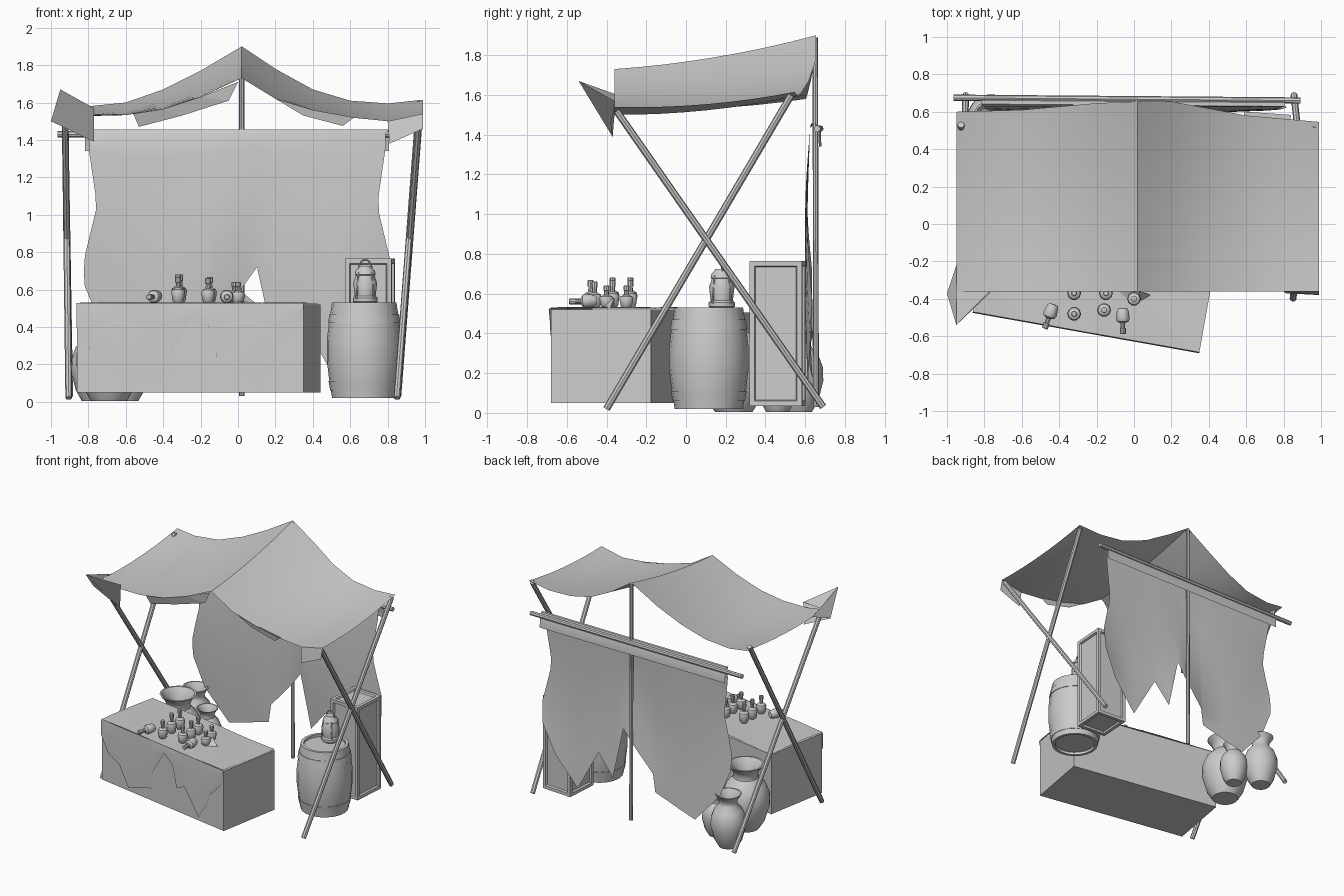
import bpy, bmesh, math
from mathutils import Vector, Matrix

if "Cube" in bpy.data.objects:
    bpy.data.objects.remove(bpy.data.objects["Cube"])

def mesh_obj(name, verts, faces, smooth=True):
    me = bpy.data.meshes.new(name)
    me.from_pydata([tuple(v) for v in verts], [], faces)
    bm = bmesh.new(); bm.from_mesh(me)
    bmesh.ops.recalc_face_normals(bm, faces=bm.faces)
    bm.to_mesh(me); bm.free()
    ob = bpy.data.objects.new(name, me)
    bpy.context.collection.objects.link(ob)
    if smooth:
        bpy.ops.object.select_all(action='DESELECT')
        ob.select_set(True)
        bpy.context.view_layer.objects.active = ob
        bpy.ops.object.shade_smooth_by_angle(angle=math.radians(35))
    return ob

def sheet(name, rows):
    n = len(rows[0])
    verts = [v for r in rows for v in r]
    faces = [(j*n+i, j*n+i+1, (j+1)*n+i+1, (j+1)*n+i)
             for j in range(len(rows)-1) for i in range(n-1)]
    return mesh_obj(name, verts, faces)

def lathe(name, profile, loc, sides=16, rot=None):
    verts, faces = [], []
    for r, z in profile:
        for i in range(sides):
            a = 2*math.pi*i/sides
            verts.append(Vector((r*math.cos(a), r*math.sin(a), z)))
    for j in range(len(profile)-1):
        for i in range(sides):
            k = (i+1) % sides
            faces.append((j*sides+i, j*sides+k, (j+1)*sides+k, (j+1)*sides+i))
    faces.append(tuple(range(sides)))
    faces.append(tuple(range((len(profile)-1)*sides, len(profile)*sides)))
    ob = mesh_obj(name, verts, faces)
    ob.matrix_world = Matrix.Translation(loc) @ (rot or Matrix())
    return ob

def pole(name, a, b, r=0.018):
    a, b = Vector(a), Vector(b)
    rot = (b-a).to_track_quat('Z', 'Y').to_matrix().to_4x4()
    return lathe(name, [(r, 0), (r, (b-a).length)], a, 8, rot)

def interp(pts, x):
    for (x0, y0), (x1, y1) in zip(pts, pts[1:]):
        if x <= x1:
            return y0 + (y1-y0)*(x-x0)/(x1-x0)
    return pts[-1][1]

def box(name, center, size, angle=0):
    bm = bmesh.new()
    bmesh.ops.create_cube(bm, size=1)
    bmesh.ops.scale(bm, vec=size, verts=bm.verts)
    me = bpy.data.meshes.new(name); bm.to_mesh(me); bm.free()
    ob = bpy.data.objects.new(name, me)
    bpy.context.collection.objects.link(ob)
    ob.location = center
    ob.rotation_euler.z = angle
    return ob

# Crossed side poles, ridge pole, rear bar
for side, xb, xt in (("left", -0.905, -0.925), ("right", 0.85, 0.97)):
    pole(side+"_rear_top_pole", (xb, -0.40, 0.02), (xt, 0.53, 1.60))
    pole(side+"_front_top_pole", (xb+0.005, 0.69, 0.03), (xt, -0.35, 1.52))
pole("ridge_pole", (0.02, 0.655, 0.03), (0.02, 0.65, 1.89), 0.014)
pole("rear_bar", (-0.965, 0.675, 1.43), (0.89, 0.66, 1.43), 0.017)

# Canopy: front and back edge curves, lofted with a sag
back = [(-0.95, 1.60), (-0.8, 1.58), (-0.6, 1.60), (-0.4, 1.67), (-0.2, 1.77), (0.02, 1.90),
        (0.2, 1.78), (0.4, 1.67), (0.6, 1.61), (0.8, 1.595), (0.99, 1.615)]
front = [1.56, 1.535, 1.535, 1.565, 1.63, 1.73, 1.62, 1.56, 1.52, 1.50, 1.54]
depth = [(-0.95, 0.60), (-0.6, 0.61), (-0.1, 0.655), (0.2, 0.655), (0.6, 0.58), (1, 0.545)]
rows = []
for j in range(9):
    t = j/8
    rows.append([(x, -0.36+t*(interp(depth, x)+0.36), zf+(zb-zf)*t-0.1*t*(1-t))
                 for (x, zb), zf in zip(back, front)])
sheet("canopy", rows)

# Loose corner flaps and torn front edge
mesh_obj("canopy_left_flap",
         [(-0.95, -0.22, 1.555), (-0.95, -0.54, 1.67), (-1.0, -0.37, 1.50), (-0.77, -0.37, 1.39),
          (-0.77, -0.36, 1.57), (-0.95, -0.36, 1.56)],
         [(0, 1, 2), (1, 4, 3, 2), (0, 5, 4, 1)], False)
mesh_obj("canopy_right_flap",
         [(0.80, -0.36, 1.50), (0.99, -0.36, 1.54), (0.99, -0.38, 1.46), (0.81, -0.37, 1.38)],
         [(0, 1, 2, 3)], False)
mesh_obj("canopy_left_tear",
         [(-0.56, -0.35, 1.54), (-0.53, -0.33, 1.47), (-0.3, -0.33, 1.53), (-0.05, -0.34, 1.61),
          (0.0, -0.35, 1.71), (-0.2, -0.35, 1.63), (-0.4, -0.35, 1.565)],
         [(0, 1, 2, 6), (6, 2, 3, 5), (5, 3, 4)], False)
mesh_obj("canopy_right_tear",
         [(0.2, -0.35, 1.62), (0.35, -0.34, 1.53), (0.56, -0.34, 1.475), (0.62, -0.35, 1.52),
          (0.4, -0.35, 1.56)], [(0, 1, 4), (4, 1, 2, 3)], False)

# Rear curtain with a ragged hem, folded over the bar
hem = [(-0.81, 0.62), (-0.72, 0.40), (-0.52, 0.17), (-0.35, 0.22), (-0.16, 0.28), (-0.14, 0.42),
       (0.03, 0.62), (0.10, 0.72), (0.19, 0.31), (0.32, 0.47), (0.51, 0.13), (0.70, 0.36), (0.80, 0.58)]
waist = [(0, 1.01), (0.58, 1.01), (0.75, 1.02), (1.05, 0.93), (1.35, 0.985), (1.5, 0.985)]
rows = []
for y, z in ((0.675, 1.34), (0.672, 1.42), (0.655, 1.455), (0.635, 1.455)):
    rows.append([(x*1.01, y-0.008*x, z) for x, _ in hem])
for j in range(11):
    t = j/10
    row = []
    for x, zh in hem:
        z = 1.43+(zh-1.43)*t
        wy = 0.625-0.02*math.sin(math.pi*t)+0.012*math.sin(9*x)*t
        row.append((x*interp(waist, z), wy, z))
    rows.append(row)
sheet("rear_curtain", rows)

# Counter
ANG = -math.radians(10.1)
box("counter", (-0.21, -0.32, 0.285), (1.23, 0.51, 0.47), ANG)
frame = Matrix.Translation((-0.21, -0.32, 0)) @ Matrix.Rotation(ANG, 4, 'Z')

# Counter cloth: top sheet plus torn drape
xs = [-0.615+1.23*i/10 for i in range(11)]
top = [[frame @ Vector((x, y, 0.528+0.004*math.sin(7*x+9*y))) for x in xs]
       for y in (0.255, 0.1, -0.1, -0.2, -0.262)]
sheet("counter_cloth", top)
drape = [(-0.86, 0.40), (-0.79, 0.28), (-0.68, 0.23), (-0.59, 0.08), (-0.36, 0.15), (-0.35, 0.28),
         (-0.23, 0.47), (-0.15, 0.40), (-0.11, 0.24), (-0.03, 0.27), (0.11, 0.08), (0.19, 0.20),
         (0.22, 0.29), (0.33, 0.40), (0.355, 0.50)]
rows = []
for t in (0, 0.35, 1):
    rows.append([frame @ Vector(((x+0.252)*1.014, -0.262-0.006*math.sin(3*t), 0.528+(z-0.528)*t))
                 for x, z in drape])
sheet("counter_drape", rows)
mesh_obj("cloth_fold", [(-0.08, -0.36, 0.53), (0.03, -0.36, 0.58), (0.09, -0.38, 0.53), (0, -0.43, 0.535)],
         [(0, 1, 3), (1, 2, 3)], False)

# Bottles, standing and fallen
prof = [(0.022, 0), (0.030, 0.01), (0.037, 0.055), (0.032, 0.07), (0.013, 0.08), (0.012, 0.105),
        (0.016, 0.107), (0.016, 0.135), (0.012, 0.138)]
spots = [(-0.32, -0.48, 1), (-0.32, -0.37, 1.1), (-0.31, -0.28, 1.1), (-0.16, -0.46, .95), (-0.15, -0.37, 1),
         (-0.15, -0.28, 1), (0.0, -0.40, .8), (-0.02, -0.30, .8)]
for i, (x, y, s) in enumerate(spots):
    lathe("bottle_%d" % i, [(r, z*s) for r, z in prof], (x, y, 0.53), 10)
for i, (x, y, a) in enumerate([(-0.43, -0.43, 160), (-0.06, -0.45, 180)]):
    lathe("fallen_bottle_%d" % i, prof, (x, y, 0.565), 10,
          Matrix.Rotation(math.radians(a), 4, 'Z') @ Matrix.Rotation(math.radians(-92), 4, 'X'))

# Barrel with hoops and recessed ends
bc = (0.675, 0.115, 0.02)
lathe("barrel", [(0.15, 0.02), (0.15, 0), (0.172, 0), (0.188, 0.10), (0.20, 0.20), (0.20, 0.31),
                 (0.188, 0.41), (0.172, 0.51), (0.15, 0.51), (0.15, 0.49)], bc, 20)
for i, (z0, r0, z1, r1) in enumerate([(0.04, 0.182, 0.09, 0.191), (0.40, 0.194, 0.45, 0.186)]):
    lathe("barrel_hoop_%d" % i, [(r0-.01, z0), (r0, z0), (r1, z1), (r1-.01, z1)], bc, 20)

# Lantern
lc = (0.68, 0.18, 0.525)
lathe("lantern", [(0.055, 0), (0.066, 0.01), (0.066, 0.03), (0.056, 0.04), (0.064, 0.11), (0.05, 0.15),
                  (0.056, 0.155), (0.052, 0.175), (0.036, 0.19), (0.034, 0.2)], lc, 12)
for i in range(4):
    a = math.pi/4+math.pi/2*i
    c, s = math.cos(a), math.sin(a)
    pole("lantern_wire_%d" % i, (lc[0]+.066*c, lc[1]+.066*s, .55), (lc[0]+.052*c, lc[1]+.052*s, .69), 0.005)
arc = [(lc[0]+0.036*math.cos(math.pi*k/8), lc[1], 0.705+0.055*math.sin(math.pi*k/8)) for k in range(9)]
for i in range(8):
    pole("lantern_handle_%d" % i, arc[i], arc[i+1], 0.005)

# Tall crate with inset panels on every side
crate = box("tall_crate", (0.705, 0.46, 0.40), (0.25, 0.265, 0.73), math.radians(-4))
bm = bmesh.new(); bm.from_mesh(crate.data)
bmesh.ops.inset_individual(bm, faces=bm.faces[:], thickness=0.035, depth=0)
panels = [f for f in bm.faces if all(len(v.link_edges) == 4 or len(v.link_edges) == 3 for v in f.verts)
          and max(abs(c) for c in f.calc_center_median()) > 0 and
          f.calc_center_median().normalized().dot(f.normal) > 0.999]
bmesh.ops.inset_individual(bm, faces=panels, thickness=0.008, depth=-0.014)
bm.to_mesh(crate.data); bm.free()

# Clay jars
jar = [(0.55, 0), (0.80, 0.14), (1, 0.38), (0.98, 0.55), (0.80, 0.70), (0.52, 0.80), (0.50, 0.86),
       (0.60, 0.93), (0.76, 1.0), (0.68, 1.0), (0.44, 0.88), (0.42, 0.78), (0.3, 0.70)]
for name, x, y, r, h in (("rear_jar", -0.765, 0.565, 0.128, 0.41), ("large_jar", -0.69, 0.24, 0.175, 0.50),
                         ("small_jar", -0.59, 0.46, 0.105, 0.33)):
    lathe(name, [(a*r, b*h) for a, b in jar], (x, y, 0.005), 18)
